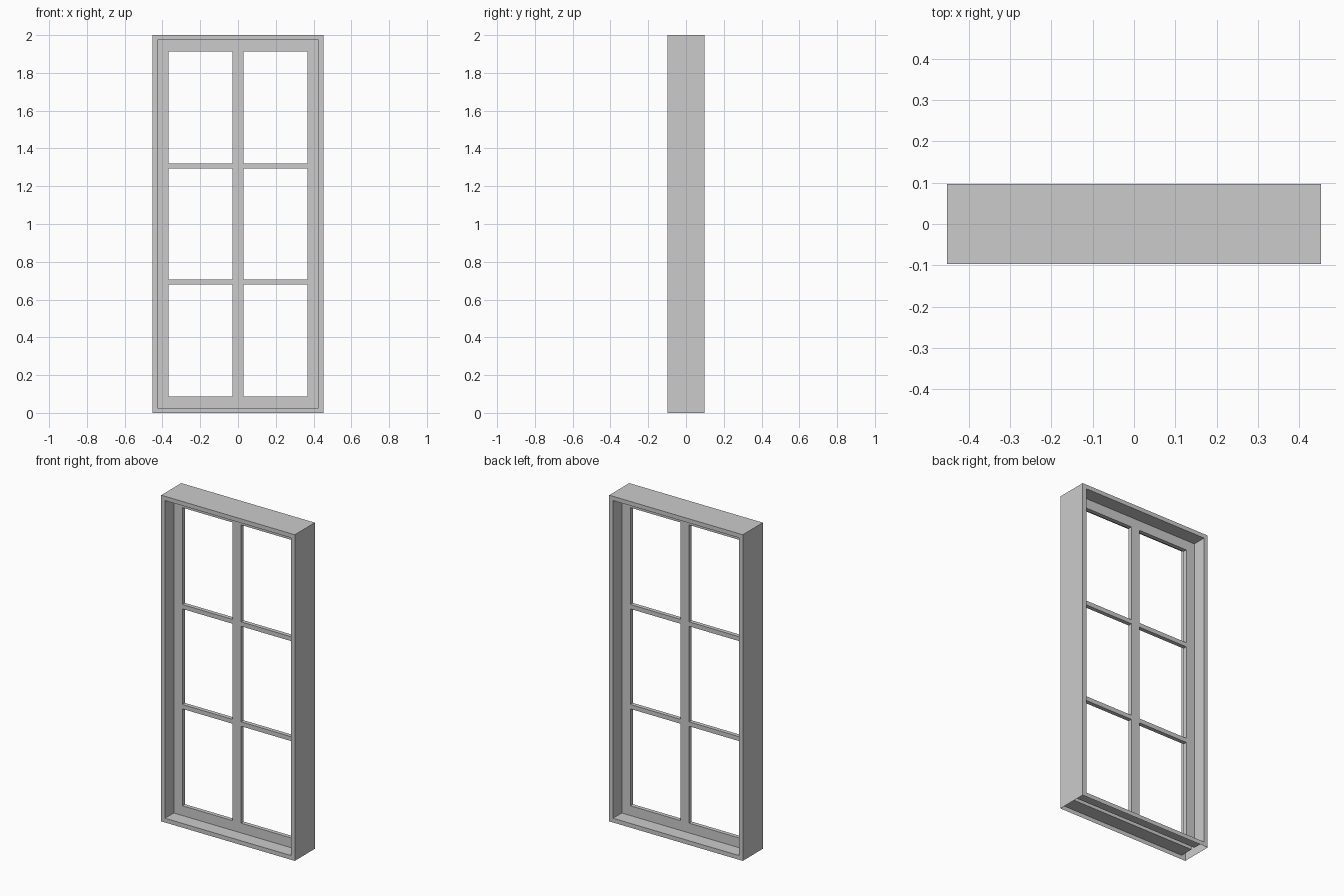
import bpy, bmesh
from mathutils import Vector

if "Cube" in bpy.data.objects:
    bpy.data.objects.remove(bpy.data.objects["Cube"])

W, H, D = 0.453, 2.0, 0.097      # half width, height, half depth
T = 0.026                        # casing thickness
S = 0.0125                       # half depth of the sash
IX, Z0, Z1 = W - T, T, H - T     # clear opening of the casing

# Openings of the six panes
PANES_X = [(-0.369, -0.029), (0.029, 0.369)]
PANES_Z = [(0.086, 0.68), (0.707, 1.293), (1.32, 1.914)]


def quad(bm, pts, facing):
    """Add a quad whose normal points towards 'facing'."""
    f = bm.faces.new([bm.verts.new(p) for p in pts])
    f.normal_update()
    if f.normal.dot(Vector(facing)) < 0:
        f.normal_flip()


def panel(bm, x0, x1, z0, z1, y):
    """Upright quad facing front or back, away from y = 0."""
    quad(bm, [(x0, y, z0), (x1, y, z0), (x1, y, z1), (x0, y, z1)], (0, y, 0))


def walls(bm, x0, x1, z0, z1, y0, y1, out, bottom=True):
    """Four sides of a rectangular tube; out = 1 faces outward, -1 inward."""
    for x, s in ((x0, -out), (x1, out)):
        quad(bm, [(x, y0, z0), (x, y1, z0), (x, y1, z1), (x, y0, z1)], (s, 0, 0))
    for z, s in ((z0, -out), (z1, out)):
        if z == z1 or bottom:
            quad(bm, [(x0, y0, z), (x1, y0, z), (x1, y1, z), (x0, y1, z)], (0, 0, s))


def finish(bm, name):
    bmesh.ops.remove_doubles(bm, verts=bm.verts, dist=1e-5)
    me = bpy.data.meshes.new(name)
    bm.to_mesh(me)
    bm.free()
    bpy.context.collection.objects.link(bpy.data.objects.new(name, me))


# Outer casing: hollow shell, open underneath
bm = bmesh.new()
walls(bm, -W, W, 0, H, -D, D, 1, bottom=False)
for s in (-1, 1):
    y = s * D
    panel(bm, -W, -IX, Z0, Z1, y)
    panel(bm, IX, W, Z0, Z1, y)
    panel(bm, -W, W, 0, Z0, y)
    panel(bm, -W, W, Z1, H, y)
    walls(bm, -IX, IX, Z0, Z1, s * S, y, -1)
finish(bm, "window_casing")

# Sash with glazing bars: grid of cells, skipping the pane openings
bm = bmesh.new()
xs = [-IX] + [v for p in PANES_X for v in p] + [IX]
zs = [Z0] + [v for p in PANES_Z for v in p] + [Z1]
for i in range(len(xs) - 1):
    for j in range(len(zs) - 1):
        cell = (xs[i], xs[i + 1], zs[j], zs[j + 1])
        if i % 2 and j % 2:
            walls(bm, *cell, -S, S, -1)
        else:
            for s in (-1, 1):
                panel(bm, *cell, s * S)
finish(bm, "sash_and_glazing_bars")
